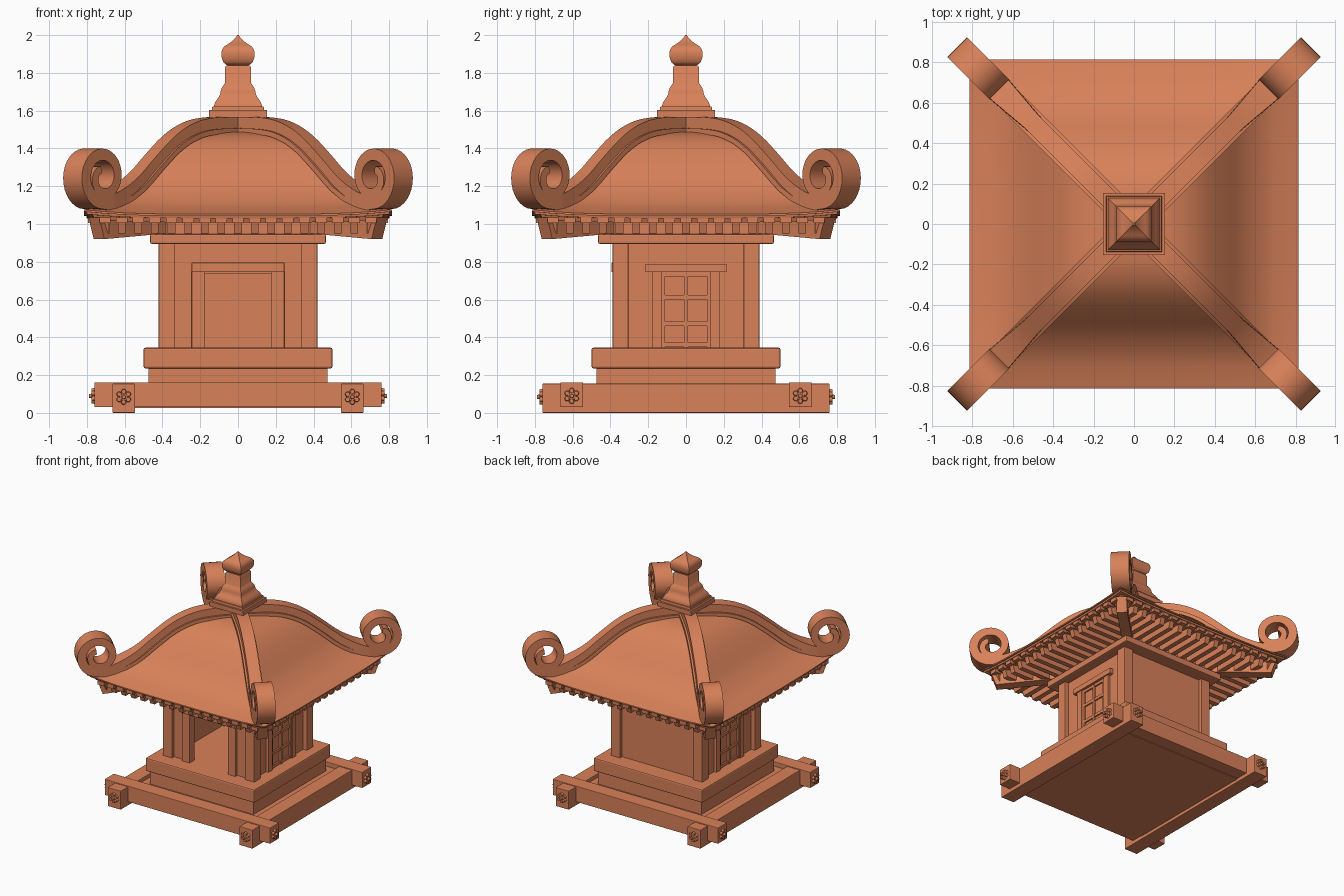
import bpy, bmesh, math
from mathutils import Vector, Matrix

cube = bpy.data.objects.get("Cube")
if cube:
    bpy.data.objects.remove(cube, do_unlink=True)

clay = bpy.data.materials.new("terracotta")
clay.use_nodes = True
COLOUR = (0.69, 0.22, 0.10, 1)
clay.diffuse_color = COLOUR
clay.node_tree.nodes["Principled BSDF"].inputs["Base Color"].default_value = COLOUR


def finish(name, bm, smooth=None, bevel=0):
    bmesh.ops.recalc_face_normals(bm, faces=bm.faces)
    mesh = bpy.data.meshes.new(name)
    bm.to_mesh(mesh)
    bm.free()
    mesh.materials.append(clay)
    if smooth:
        mesh.shade_smooth()
        mesh.set_sharp_from_angle(angle=math.radians(smooth))
    obj = bpy.data.objects.new(name, mesh)
    bpy.context.collection.objects.link(obj)
    if bevel:
        mod = obj.modifiers.new("soft_edges", 'BEVEL')
        mod.width, mod.segments = bevel, 2
    return obj


def add_box(bm, lo, hi, matrix=Matrix()):
    lo, hi = Vector(lo), Vector(hi)
    verts = bmesh.ops.create_cube(bm, size=1)["verts"]
    for v in verts:
        v.co = matrix @ Vector([a + (b - a) * (c + 0.5) for a, b, c in zip(lo, hi, v.co)])
    return verts


def boxes(name, spans, bevel=0):
    """Each span is x0, x1, y0, y1, z0, z1."""
    bm = bmesh.new()
    for x0, x1, y0, y1, z0, z1 in spans:
        add_box(bm, (x0, y0, z0), (x1, y1, z1))
    return finish(name, bm, bevel=bevel)


def square_box(name, half, z0, z1, bevel=0):
    return boxes(name, [(-half, half, -half, half, z0, z1)], bevel)


def soften(points, rounds=2):
    """Round the corners of an open line by corner cutting."""
    for _ in range(rounds):
        out = [points[0]]
        for a, b in zip(points, points[1:]):
            a, b = Vector(a), Vector(b)
            out += [a.lerp(b, 0.25), a.lerp(b, 0.75)]
        points = out + [points[-1]]
    return [tuple(p) for p in points]


def square_loft(name, rings, steps=1, lift=0.0, smooth=30):
    """Stack square rings of (half width, height); corners may lift upward."""
    bm = bmesh.new()
    loops = []
    for w, z in rings:
        loop = []
        for side in range(4):
            turn = Matrix.Rotation(side * math.pi / 2, 3, 'Z')
            for i in range(steps):
                s = -1 + 2 * i / steps
                loop.append(bm.verts.new(turn @ Vector((s * w, -w, z + lift * s ** 4 * (w / 0.8) ** 5))))
        loops.append(loop)
    n = 4 * steps
    for a, b in zip(loops, loops[1:]):
        for i in range(n):
            bm.faces.new((a[i], a[(i + 1) % n], b[(i + 1) % n], b[i]))
    bm.faces.new(loops[0])
    bm.faces.new(loops[-1])
    return finish(name, bm, smooth)


def ribbon(bm, path, turn):
    """Sweep a rectangle along (distance, height, half width, half thickness)."""
    rows = []
    for i, (d, z, hw, ht) in enumerate(path):
        a, b = path[max(i - 1, 0)], path[min(i + 1, len(path) - 1)]
        n = Vector((-(b[1] - a[1]), 0, b[0] - a[0])).normalized() * ht
        c = Vector((d, 0, z))
        side = Vector((0, hw, 0))
        rows.append([bm.verts.new(turn @ p) for p in (c + n + side, c + n - side, c - n - side, c - n + side)])
    for a, b in zip(rows, rows[1:]):
        for i in range(4):
            bm.faces.new((a[i], a[(i + 1) % 4], b[(i + 1) % 4], b[i]))
    bm.faces.new(rows[0])
    bm.faces.new(rows[-1])


# Ground frame: crossing beams with a sunken floor between
beams = []
for s in (-1, 1):
    beams.append((-0.76, 0.76, s * 0.605 - 0.06, s * 0.605 + 0.06, 0.03, 0.162))
    beams.append((s * 0.605 - 0.06, s * 0.605 + 0.06, -0.76, 0.76, 0, 0.155))
boxes("ground_beams", beams, 0.004)
square_box("frame_floor", 0.56, 0.025, 0.125)

# Flower bosses on the beam ends
bm = bmesh.new()
for quarter in range(4):
    turn = Matrix.Rotation(quarter * math.pi / 2, 4, 'Z')
    for x in (-0.605, 0.605):
        place = turn @ Matrix.Translation((x, -0.76, 0.09 if quarter % 2 else 0.085)) @ Matrix.Rotation(math.pi / 2, 4, 'X')
        discs = [(0, 0, 0.026, 0.012), (0, 0, 0.013, 0.03)]
        for k in range(6):
            a = k * math.pi / 3 + math.pi / 6
            discs.append((0.028 * math.cos(a), 0.028 * math.sin(a), 0.014, 0.016))
        for px, py, r, h in discs:
            bmesh.ops.create_cone(bm, cap_ends=True, segments=12, radius1=r, radius2=r * 0.8, depth=h,
                                  matrix=place @ Matrix.Translation((px, py, h / 2)))
finish("beam_flowers", bm, 40)

# Stepped plinth
square_box("plinth_lower", 0.475, 0.1, 0.24)
square_box("plinth_upper", 0.5, 0.235, 0.345, 0.01)

# Corner posts and walls around a hollow room
FLOOR, TOP = 0.34, 0.9
boxes("corner_posts", [(min(sx * 0.335, sx * 0.42), max(sx * 0.335, sx * 0.42),
                        min(sy * 0.305, sy * 0.388), max(sy * 0.305, sy * 0.388), FLOOR, TOP)
                       for sx in (-1, 1) for sy in (-1, 1)], 0.004)
boxes("back_wall", [(-0.35, 0.35, 0.33, 0.36, FLOOR, TOP)])
boxes("front_wall", [(-0.35, -0.175, -0.36, -0.33, FLOOR, TOP), (0.175, 0.35, -0.36, -0.33, FLOOR, TOP),
                     (-0.175, 0.175, -0.36, -0.33, 0.735, TOP)])
boxes("side_walls", [(s * 0.37 - 0.015, s * 0.37 + 0.015, -0.32, 0.32, FLOOR, TOP) for s in (-1, 1)])

# Door frame
boxes("door_frame", [(-0.245, -0.175, -0.385, -0.32, FLOOR, 0.75), (0.175, 0.245, -0.385, -0.32, FLOOR, 0.75),
                     (-0.245, 0.245, -0.395, -0.32, 0.745, 0.795)], 0.003)

# Side windows: lintel, jambs and lattice
window = []
for s in (-1, 1):
    def part(depth, y0, y1, z0, z1):
        window.append((*sorted((s * 0.37, s * depth)), y0, y1, z0, z1))
    part(0.418, -0.215, 0.215, 0.745, 0.787)
    for y in (-0.155, 0.155):
        part(0.408, y - 0.025, y + 0.025, FLOOR, 0.75)
    for y in (-0.12, 0, 0.12):
        part(0.4, y - 0.01, y + 0.01, FLOOR, 0.745)
    for z in (0.36, 0.472, 0.612, 0.735):
        part(0.397, -0.13, 0.13, z - 0.012, z + 0.012)
boxes("side_windows", window)

# Cornice and the block carrying the eaves
square_box("cornice", 0.465, 0.895, 0.947, 0.008)
square_box("eave_block", 0.43, 0.94, 1.02)

# Rafters under each eave, with a short upper row at the edge
bm = bmesh.new()
for quarter in range(4):
    turn = Matrix.Rotation(quarter * math.pi / 2, 4, 'Z')
    for k in range(-8, 9):
        x = k * 0.088
        verts = add_box(bm, (x - 0.02, -0.765, 0.95), (x + 0.02, -max(0.42, abs(x)), 1.015))
        for v in verts:
            if v.co.y < -0.75 and v.co.z < 1:
                v.co.y += 0.02
        bmesh.ops.transform(bm, matrix=turn, verts=verts)
        add_box(bm, (x - 0.03, -0.795, 1.005), (x + 0.03, -0.74, 1.035), turn)
    # Corner rafter with a drooping nose
    diagonal = turn @ Matrix.Rotation(math.pi / 4, 4, 'Z')
    verts = add_box(bm, (0.58, -0.04, 0.95), (1.08, 0.04, 1.035))
    for v in verts:
        if v.co.x > 1 and v.co.z < 1:
            v.co += Vector((-0.04, 0, -0.03))
    bmesh.ops.transform(bm, matrix=diagonal, verts=verts)
finish("rafters", bm)

# Curved roof with a stepped eave
slope = soften([(0.815, 1.052), (0.74, 1.075), (0.65, 1.11), (0.54, 1.19), (0.44, 1.31),
                (0.34, 1.41), (0.24, 1.465), (0.14, 1.487), (0.01, 1.49)])
eave = [(0.4, 1.008), (0.76, 1.008), (0.77, 1.03), (0.8, 1.03), (0.803, 1.042), (0.815, 1.042)]
square_loft("roof", eave + slope, steps=16, lift=0.022)

# Diagonal ridges ending in scrolls
ROOT2 = math.sqrt(2)
line = soften([(0, 1.53), (0.14, 1.527), (0.24, 1.508), (0.34, 1.447), (0.44, 1.338),
               (0.53, 1.23), (0.6, 1.172), (0.67, 1.13), (0.72, 1.112)])
ridge = [(t * ROOT2, z, 0.047 + 0.023 * max(0, min(1, (t - 0.5) / 0.2)), 0.04) for t, z in line]
TURNS = 48
for i in range(TURNS + 1):
    u = i / TURNS
    a = math.radians(-75 + 500 * u)
    r = 0.134 - 0.092 * u ** 1.7
    ridge.append((1.075 + r * math.cos(a), 1.248 + r * math.sin(a), 0.07, 0.036 - 0.016 * u))
base = [(d, z - 0.036, 0.062, 0.014) for d, z, hw, ht in ridge if d < 0.95 and z < 1.6][:len(line) - 5]
bm, bm_base = bmesh.new(), bmesh.new()
for quarter in range(4):
    turn = Matrix.Rotation(math.pi / 4 + quarter * math.pi / 2, 3, 'Z')
    ribbon(bm, ridge, turn)
    ribbon(bm_base, base, turn)
finish("scroll_ridges", bm, 35)
finish("ridge_base_strips", bm_base, 35)

# Square finial: stepped foot, flared neck and onion bud
square_loft("finial_foot", [(0.153, 1.565), (0.153, 1.603), (0.138, 1.603), (0.136, 1.622)])
flare = soften([(0.128, 1.622), (0.122, 1.645), (0.095, 1.68), (0.09, 1.715), (0.07, 1.745)])
square_loft("finial_neck", [(0.128, 1.61)] + flare + [(0.07, 1.828), (0.063, 1.838), (0.05, 1.84)], smooth=40)
bud = soften([(0.045, 1.835), (0.078, 1.852), (0.09, 1.895), (0.082, 1.935), (0.04, 1.96), (0.014, 1.985), (0.004, 2.0)])
square_loft("finial_bud", bud, smooth=40)
